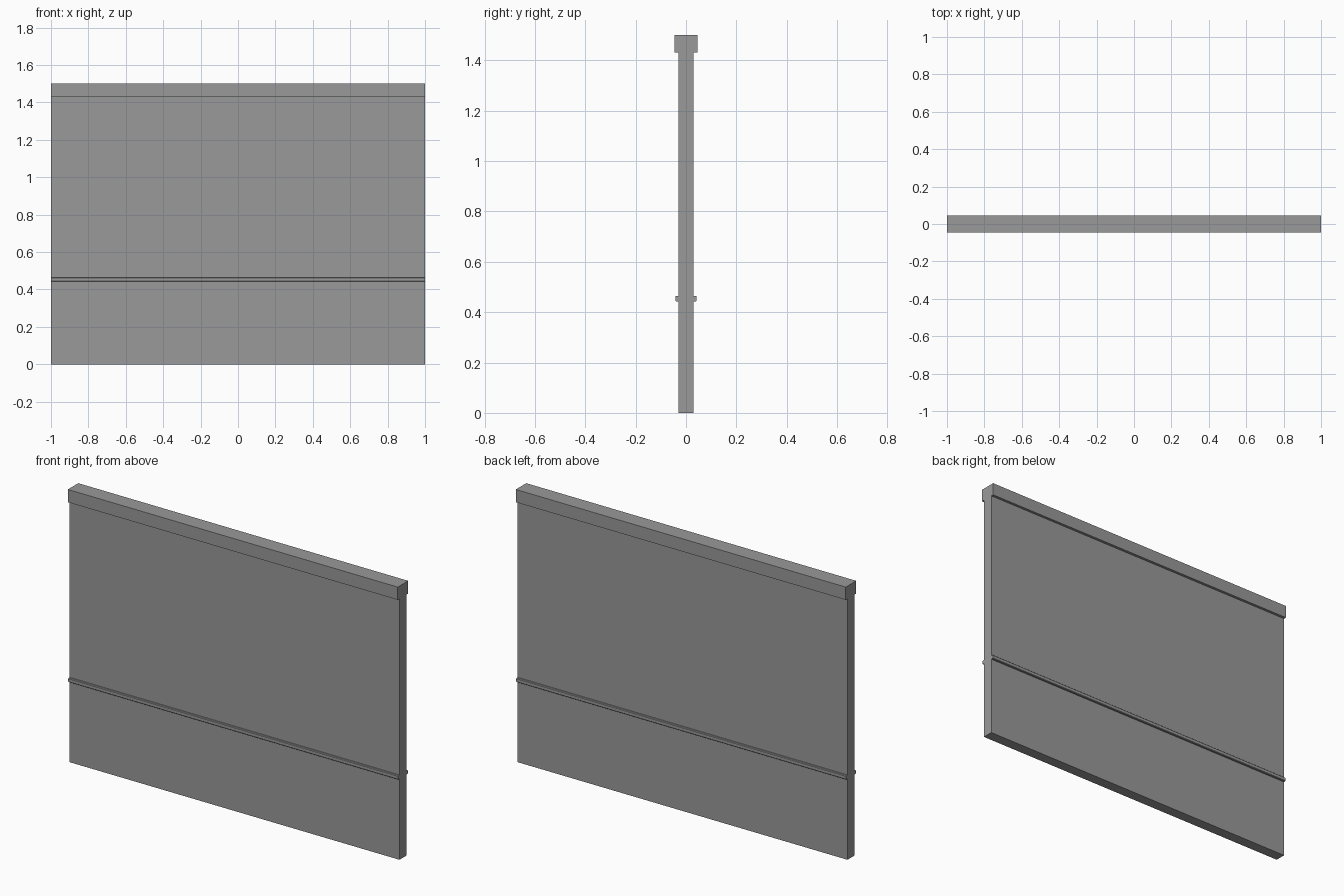
import bpy

if "Cube" in bpy.data.objects:
    bpy.data.objects.remove(bpy.data.objects["Cube"])

# Dark grey finish shared by all parts
grey = bpy.data.materials.new("dark_grey")
grey.diffuse_color = (0.32, 0.32, 0.32, 1.0)
grey.use_nodes = True
grey.node_tree.nodes["Principled BSDF"].inputs["Base Color"].default_value = grey.diffuse_color


def extrude_x(name, profile, half_length=1.0):
    """Extrude a closed (y, z) profile along x, centred on x = 0."""
    n = len(profile)
    verts = [(x, y, z) for x in (-half_length, half_length) for y, z in profile]
    faces = [tuple(range(n))[::-1], tuple(range(n, 2 * n))]
    faces += [(i, (i + 1) % n, n + (i + 1) % n, n + i) for i in range(n)]
    mesh = bpy.data.meshes.new(name)
    mesh.from_pydata(verts, [], faces)
    mesh.materials.append(grey)
    obj = bpy.data.objects.new(name, mesh)
    bpy.context.collection.objects.link(obj)
    return obj


def rect(y, z0, z1):
    return [(-y, z0), (y, z0), (y, z1), (-y, z1)]


# Flat wall panel with a wider cap along its top edge
extrude_x("wall_panel", rect(0.03, 0.0, 1.43))
extrude_x("top_cap", rect(0.045, 1.43, 1.5))

# Thin chamfered trim rail, mirrored onto both faces
rail = extrude_x("trim_rail", [(0.03, 0.443), (0.039, 0.443), (0.042, 0.446),
                               (0.042, 0.462), (0.039, 0.465), (0.03, 0.465)])
mirror = rail.modifiers.new("both_faces", "MIRROR")
mirror.use_axis = (False, True, False)
mirror.use_mirror_merge = False
